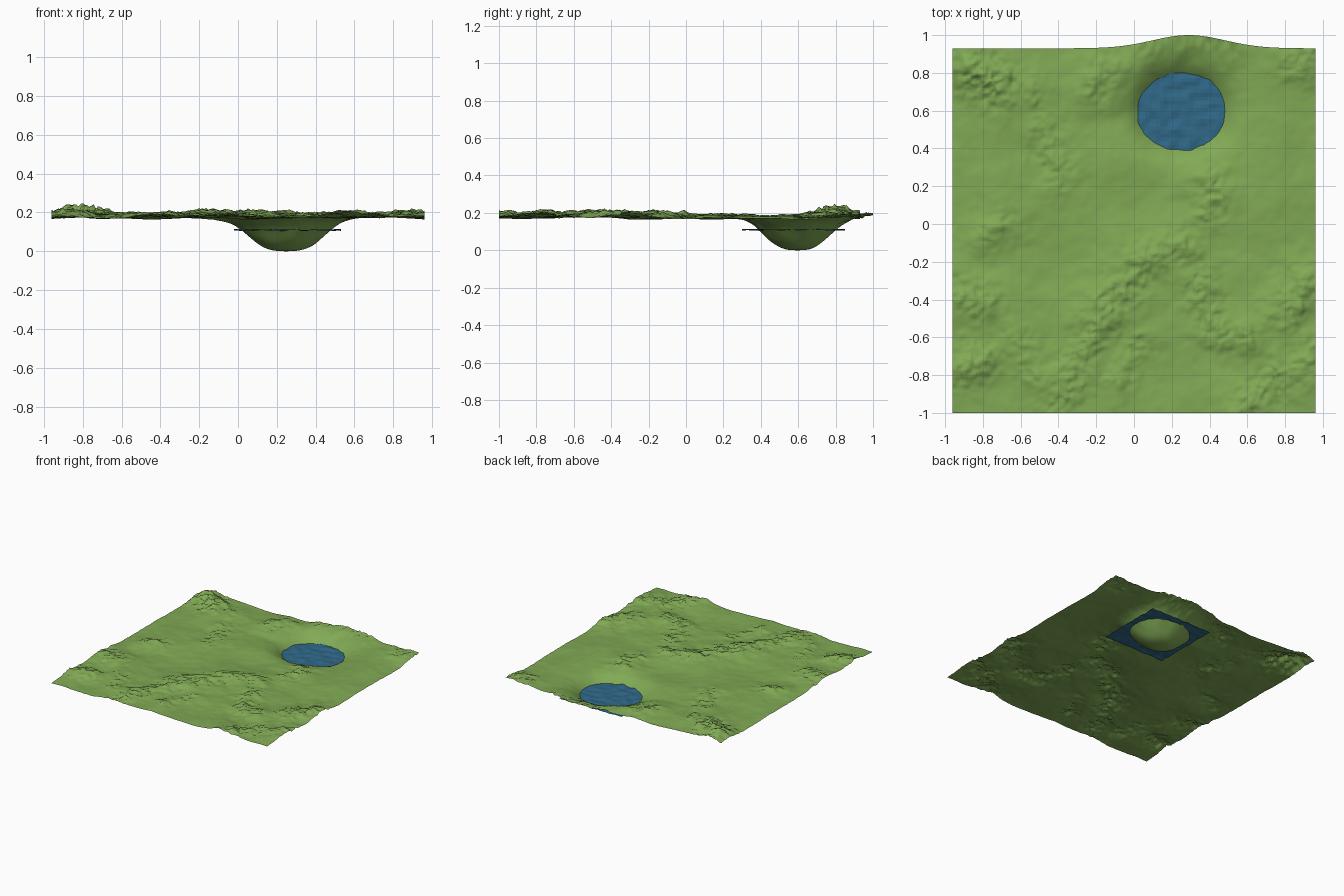
import bpy, bmesh, math
from mathutils import Vector, noise

if "Cube" in bpy.data.objects:
    bpy.data.objects.remove(bpy.data.objects["Cube"])


def material(name, rgb):
    m = bpy.data.materials.new(name)
    m.diffuse_color = (*rgb, 1)
    m.use_nodes = True
    m.node_tree.nodes["Principled BSDF"].inputs["Base Color"].default_value = m.diffuse_color
    return m


def sheet(name, x0, x1, y0, y1, n, shape, mat):
    """Square grid whose points are moved by shape(x, y)."""
    me = bpy.data.meshes.new(name)
    bm = bmesh.new()
    bmesh.ops.create_grid(bm, x_segments=n, y_segments=n, size=1)
    for v in bm.verts:
        x = x0 + (x1 - x0) * (v.co.x + 1) / 2
        y = y0 + (y1 - y0) * (v.co.y + 1) / 2
        v.co = shape(x, y)
    bm.to_mesh(me)
    bm.free()
    me.materials.append(mat)
    ob = bpy.data.objects.new(name, me)
    bpy.context.collection.objects.link(ob)
    return ob


# Rocky ridges: start x, y, end x, y, width, height
RIDGES = [
    (-0.40, -0.97, -0.22, -0.55, 0.13, 0.040),
    (-0.22, -0.55, 0.02, -0.25, 0.13, 0.040),
    (0.02, -0.22, 0.24, -0.12, 0.12, 0.038),
    (-0.84, 0.80, -0.76, 0.76, 0.13, 0.080),
    (-0.65, 0.74, -0.55, 0.70, 0.12, 0.030),
    (-0.92, -0.35, -0.80, -0.42, 0.13, 0.036),
    (-0.95, -0.75, -0.84, -0.72, 0.13, 0.042),
    (0.34, -0.30, 0.44, -0.58, 0.12, 0.038),
    (0.44, -0.58, 0.58, -0.62, 0.12, 0.038),
    (0.60, -0.95, 0.96, -0.68, 0.13, 0.038),
    (0.80, -0.45, 0.92, -0.28, 0.13, 0.036),
    (0.40, 0.05, 0.40, 0.24, 0.11, 0.036),
    (-0.48, 0.52, -0.40, 0.24, 0.12, 0.030),
    (-0.22, 0.72, -0.14, 0.80, 0.11, 0.034),
    (0.05, 0.93, 0.50, 0.93, 0.09, 0.036),
    (0.85, 0.85, 0.96, 0.88, 0.12, 0.034),
    (-0.78, -0.05, -0.68, 0.00, 0.11, 0.030),
    (-0.08, -0.85, 0.02, -0.65, 0.11, 0.030),
    (-0.65, -0.60, -0.50, -0.80, 0.12, 0.026),
]


def ridge_height(x, y):
    best = 0
    p = Vector((x, y))
    for ax, ay, bx, by, w, h in RIDGES:
        a, d = Vector((ax, ay)), Vector((bx - ax, by - ay))
        t = max(0, min(1, (p - a).dot(d) / d.length_squared))
        best = max(best, h * math.exp(-((p - a - d * t).length / w) ** 1.6))
    return best


def land(x, y):
    q = Vector((x * 2.2, y * 2.2, 3.7))
    warp = noise.noise_vector(q * 2) * 0.03 + noise.noise_vector(q * 6) * 0.02
    r = ridge_height(x + warp.x, y + warp.y)
    broad = 0.177 + 0.016 * noise.noise(q * 1.6)
    soft = noise.fractal(q * 4, 0.8, 2.0, 3)
    rocky = noise.fractal(q * 13, 0.5, 2.0, 3)
    z = broad + r * (0.72 + 0.25 * soft) + 0.0035 * soft
    z += max(0, r - 0.008) * 0.42 * rocky
    z = max(0.161 + 0.002 * soft, z)
    # Lake bowl pulled down from the ground
    d = math.hypot(x - 0.25 + warp.x * 0.2, (y - 0.595) * 1.12 + warp.y * 0.2)
    f = math.exp(-(d / 0.237) ** 2.9)
    z = z * (1 - f) + 0.003 * f * (1 + soft * 0.5)
    # Rocks lean sideways; borders stay straight
    inside = max(0, min(1, (0.96 - abs(x)) * 15, (y + 1) * 15, (0.93 - y) * 15))
    lean = noise.noise_vector(q * 14) * min(0.010, r * 0.3) * inside
    # Back edge swells outward behind the lake
    swell = 0.07 * math.exp(-((x - 0.29) / 0.27) ** 2)
    y2 = y + swell * max(0, min(1, (y - 0.80) / 0.13)) ** 1.5
    return Vector((x + lean.x, y2 + lean.y, z))


def ripple(x, y):
    return Vector((x, y, 0.11 + 0.008 * noise.noise(Vector((x * 19, y * 19, 1)))))


# Ground with lake bowl
ground = sheet("ground", -0.96, 0.96, -1, 0.93, 150, land,
               material("grass", (0.22, 0.40, 0.09)))
low = min(v.co.z for v in ground.data.vertices)
for v in ground.data.vertices:
    v.co.z -= low
ground.data.shade_smooth()

# Water sheet reaching under the banks
sheet("water", -0.02, 0.53, 0.30, 0.85, 28, ripple,
      material("water", (0.03, 0.14, 0.25)))
